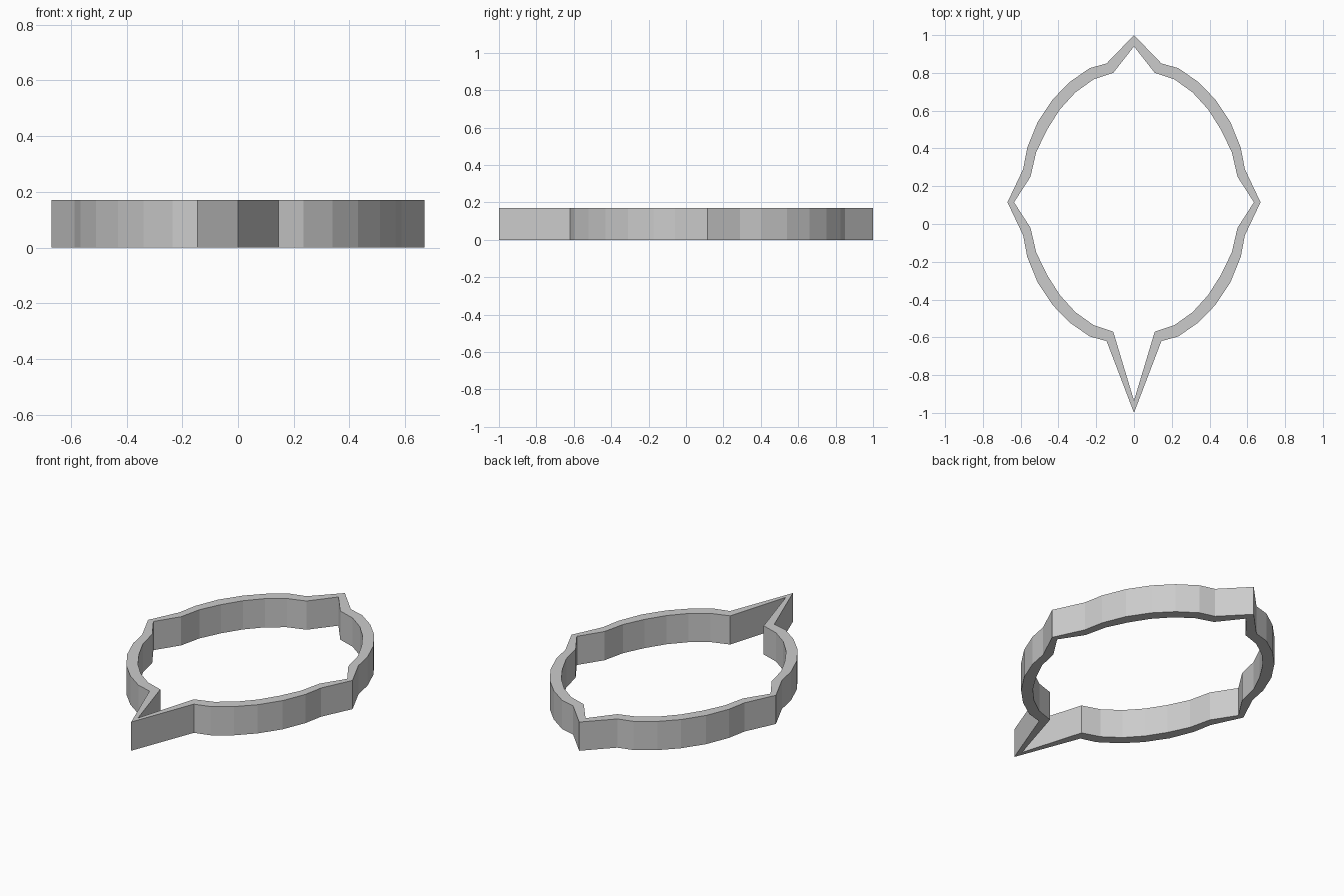
import bpy, bmesh

if "Cube" in bpy.data.objects:
    bpy.data.objects.remove(bpy.data.objects["Cube"])

HEIGHT = 0.17
MID_Y = 0.115   # axis through the two side points

# Upper-right quarter of the outer and inner outlines, shoulder to side point
OUTER = [(0.145, 0.85), (0.235, 0.825), (0.34, 0.752), (0.43, 0.66),
         (0.51, 0.54), (0.565, 0.405), (0.587, 0.29), (0.67, MID_Y)]
INNER = [(0.11, 0.80), (0.215, 0.765), (0.31, 0.697), (0.392, 0.607),
         (0.46, 0.50), (0.518, 0.38), (0.548, 0.25), (0.635, MID_Y)]


def full_loop(quarter, top_y, bottom_y):
    """Mirror a quarter outline in y, add the tips, then mirror in x."""
    lower = [(x, 2 * MID_Y - y) for x, y in reversed(quarter[:-1])]
    right = quarter + lower
    left = [(-x, y) for x, y in reversed(right)]
    return [(0, top_y)] + right + [(0, bottom_y)] + left


outer = full_loop(OUTER, 1.0, -1.0)
inner = full_loop(INNER, 0.94, -0.935)

# Frame wall: bridge outer and inner loops at the bottom and top
bm = bmesh.new()
rings = [[bm.verts.new((x, y, z)) for x, y in loop]
         for loop, z in ((outer, 0), (outer, HEIGHT), (inner, HEIGHT), (inner, 0))]
n = len(outer)
for k in range(4):
    a, b = rings[k], rings[(k + 1) % 4]
    for i in range(n):
        j = (i + 1) % n
        bm.faces.new((a[i], a[j], b[j], b[i]))
bmesh.ops.recalc_face_normals(bm, faces=bm.faces)

mesh = bpy.data.meshes.new("pointed_oval_frame")
bm.to_mesh(mesh)
bm.free()
frame = bpy.data.objects.new("pointed_oval_frame", mesh)
bpy.context.collection.objects.link(frame)
